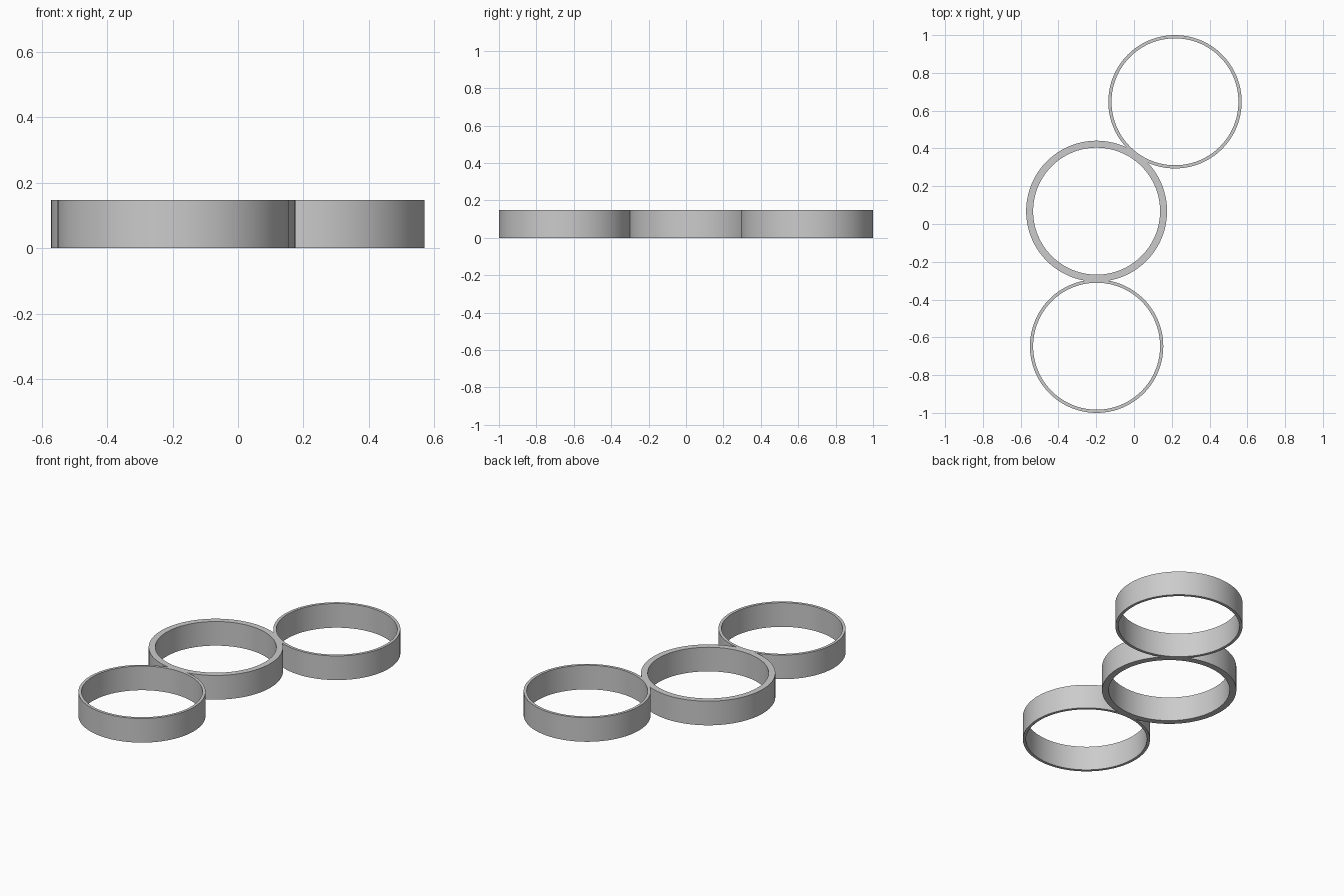
import bpy
import bmesh
import math

cube = bpy.data.objects.get("Cube")
if cube:
    bpy.data.objects.remove(cube, do_unlink=True)

HEIGHT = 0.148
SEGMENTS = 128

# Single flat colour
grey = bpy.data.materials.new("plain_grey")
grey.use_nodes = True
colour = (0.6, 0.6, 0.6, 1)
grey.diffuse_color = colour
grey.node_tree.nodes["Principled BSDF"].inputs["Base Color"].default_value = colour


def make_ring(name, x, y, outer, inner):
    """Spin a rectangular wall section about the ring's axis."""
    bm = bmesh.new()
    section = [(inner, 0), (outer, 0), (outer, HEIGHT), (inner, HEIGHT)]
    verts = [bm.verts.new((r, 0, z)) for r, z in section]
    edges = [bm.edges.new((verts[i], verts[(i + 1) % 4])) for i in range(4)]
    bmesh.ops.spin(bm, geom=verts + edges, cent=(0, 0, 0), axis=(0, 0, 1),
                   angle=math.tau, steps=SEGMENTS, use_merge=True)
    bmesh.ops.remove_doubles(bm, verts=bm.verts, dist=0.0001)
    bmesh.ops.recalc_face_normals(bm, faces=bm.faces)
    mesh = bpy.data.meshes.new(name)
    bm.to_mesh(mesh)
    bm.free()
    mesh.materials.append(grey)
    ring = bpy.data.objects.new(name, mesh)
    ring.location = (x, y, 0)
    bpy.context.collection.objects.link(ring)
    bpy.ops.object.select_all(action='DESELECT')
    ring.select_set(True)
    bpy.context.view_layer.objects.active = ring
    bpy.ops.object.shade_smooth_by_angle(angle=math.radians(30))


# Two thin rings either side of a thicker one, just touching
make_ring("front_ring", -0.198, -0.647, 0.353, 0.336)
make_ring("middle_ring", -0.198, 0.068, 0.373, 0.336)
make_ring("back_ring", 0.217, 0.647, 0.353, 0.336)
